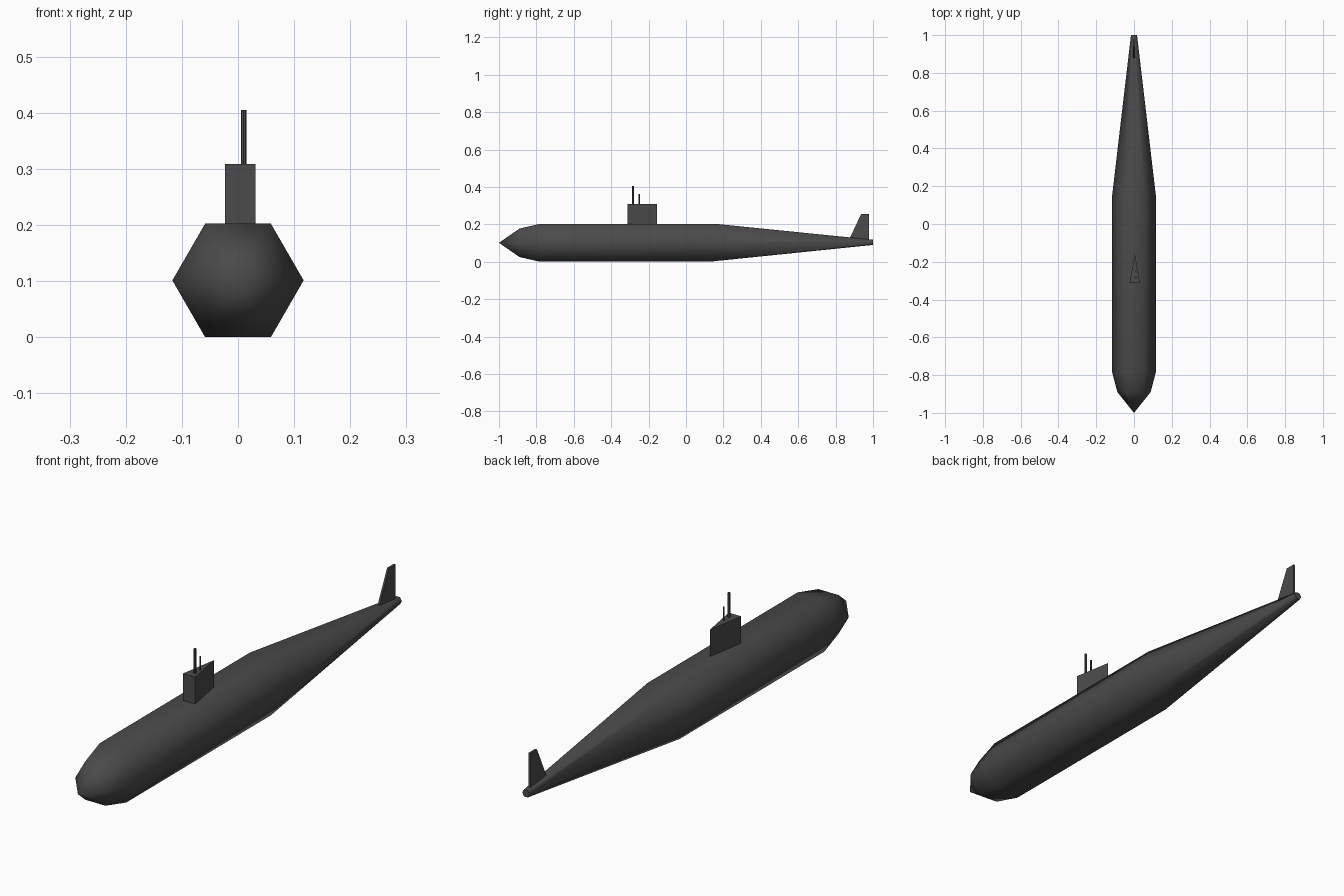
import bpy, bmesh, math

if "Cube" in bpy.data.objects:
    bpy.data.objects.remove(bpy.data.objects["Cube"])

mat = bpy.data.materials.new("dark_grey")
mat.diffuse_color = (0.07, 0.07, 0.07, 1)
mat.use_nodes = True
mat.node_tree.nodes["Principled BSDF"].inputs["Base Color"].default_value = mat.diffuse_color
CZ = 0.1015  # hull axis height


def finish(name, bm, smooth):
    bmesh.ops.recalc_face_normals(bm, faces=bm.faces)
    me = bpy.data.meshes.new(name)
    bm.to_mesh(me)
    bm.free()
    me.materials.append(mat)
    ob = bpy.data.objects.new(name, me)
    bpy.context.collection.objects.link(ob)
    for p in me.polygons:
        p.use_smooth = smooth and len(p.vertices) < 6
    return ob


def prism(name, bottom, top):
    bm = bmesh.new()
    a = [bm.verts.new(p) for p in bottom]
    b = [bm.verts.new(p) for p in top]
    n = len(a)
    bm.faces.new(a)
    bm.faces.new(b)
    for i in range(n):
        j = (i + 1) % n
        bm.faces.new((a[i], a[j], b[j], b[i]))
    return finish(name, bm, False)


# Six-sided hull lofted along y: (y, radius, lean of the ring, axis height)
rings = [(-0.89, 0.088, 0, CZ), (-0.78, 0.117, 0, CZ),
         (0.14, 0.117, 0.02, CZ), (1.0, 0.016, 0, 0.104)]
bm = bmesh.new()
loops = []
for y, r, lean, cz in rings:
    loop = []
    for i in range(6):
        a = math.radians(60 * i)
        loop.append(bm.verts.new((r * math.cos(a), y + lean * math.sin(a),
                                  cz + r * math.sin(a))))
    loops.append(loop)
tip = bm.verts.new((0, -1, CZ))
for i in range(6):
    j = (i + 1) % 6
    bm.faces.new((tip, loops[0][i], loops[0][j]))
    for p, q in zip(loops, loops[1:]):
        bm.faces.new((p[i], p[j], q[j], q[i]))
bm.faces.new(loops[-1])
finish("hull", bm, True)

# Wedge-shaped sail
plan = [(-0.023, -0.312), (0.031, -0.312), (0.004, -0.155)]
prism("sail", [(x, y, 0.19) for x, y in plan], [(x, y, 0.309) for x, y in plan])

# Masts
for name, x, y, r, h in (("tall_mast", 0.010, -0.283, 0.005, 0.405),
                         ("short_mast", 0.010, -0.25, 0.0035, 0.362)):
    pts = [(x + r * math.cos(k * math.pi / 4), y + r * math.sin(k * math.pi / 4))
           for k in range(8)]
    prism(name, [(px, py, 0.3) for px, py in pts], [(px, py, h) for px, py in pts])

# Tail fin
side = [(0.872, 0.118), (0.978, 0.108), (0.978, 0.255), (0.936, 0.255)]
prism("tail_fin", [(-0.004, y, z) for y, z in side], [(0.004, y, z) for y, z in side])
